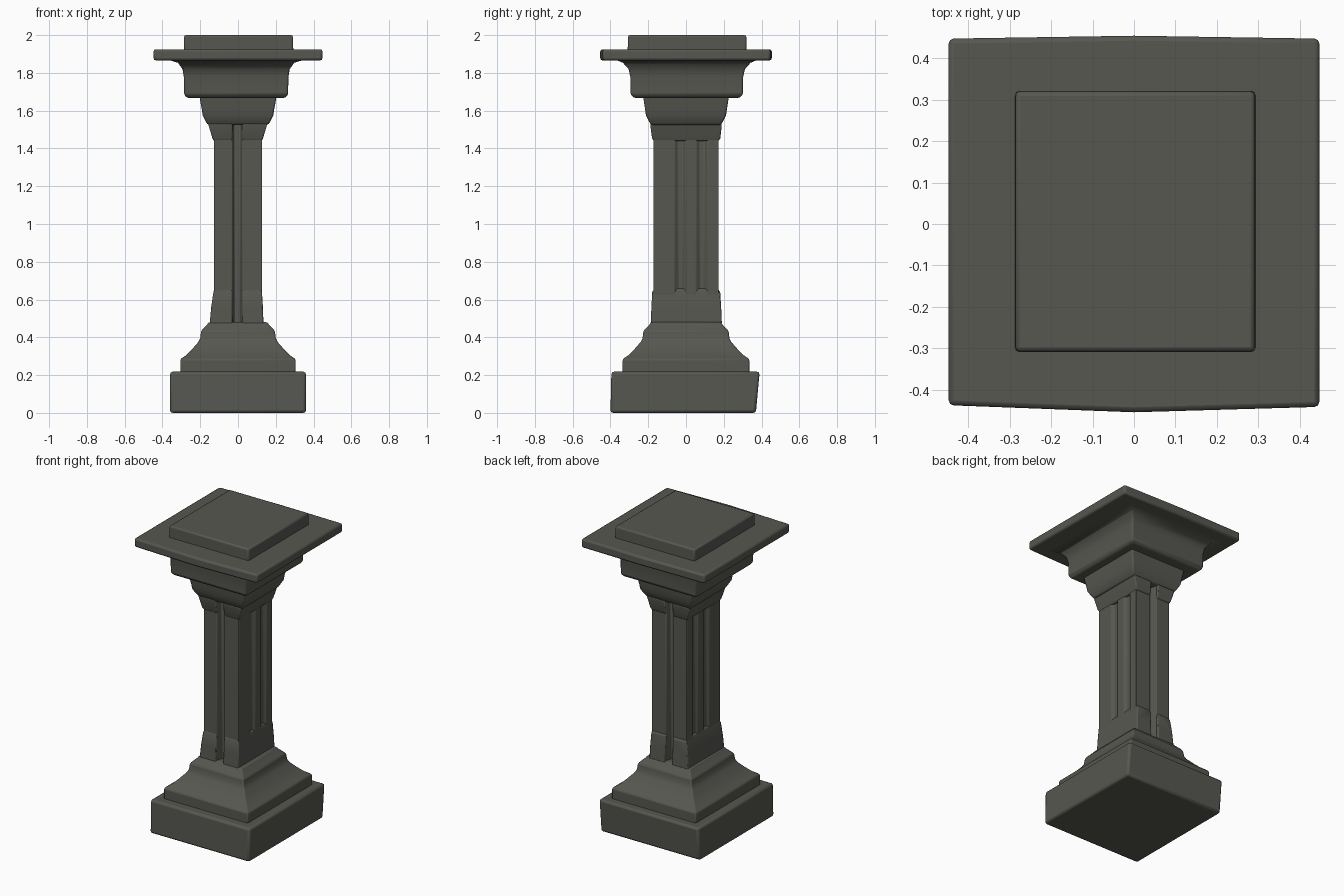
import bpy
import bmesh

if "Cube" in bpy.data.objects:
    bpy.data.objects.remove(bpy.data.objects["Cube"], do_unlink=True)

STONE = (0.095, 0.095, 0.082, 1.0)
stone = bpy.data.materials.new("dark grey stone")
stone.use_nodes = True
stone.diffuse_color = STONE
bsdf = stone.node_tree.nodes["Principled BSDF"]
bsdf.inputs["Base Color"].default_value = STONE
bsdf.inputs["Roughness"].default_value = 0.8


def loft(name, rings, bevel=0.008):
    """Join rings of points, bottom to top, into a closed solid with softened edges."""
    bm = bmesh.new()
    loops = [[bm.verts.new(p) for p in ring] for ring in rings]
    n = len(loops[0])
    for low, high in zip(loops, loops[1:]):
        for i in range(n):
            j = (i + 1) % n
            bm.faces.new((low[i], low[j], high[j], high[i]))
    bm.faces.new(loops[0][::-1])
    bm.faces.new(loops[-1])
    bmesh.ops.recalc_face_normals(bm, faces=bm.faces[:])
    mesh = bpy.data.meshes.new(name)
    bm.to_mesh(mesh)
    bm.free()
    obj = bpy.data.objects.new(name, mesh)
    bpy.context.collection.objects.link(obj)
    mesh.materials.append(stone)
    mod = obj.modifiers.new("soft edges", "BEVEL")
    mod.width = bevel
    mod.segments = 2
    mod.limit_method = "ANGLE"
    mod.angle_limit = 0.6
    bpy.ops.object.select_all(action="DESELECT")
    obj.select_set(True)
    bpy.context.view_layer.objects.active = obj
    bpy.ops.object.shade_smooth_by_angle(angle=0.65)
    return obj


def rect(x0, x1, y0, y1, z):
    return [(x0, y0, z), (x1, y0, z), (x1, y1, z), (x0, y1, z)]


def tier(name, rows, shift=(0, 0), bevel=0.008):
    """Rectangular moulding from rows of half width, half depth and height."""
    sx, sy = shift
    return loft(name, [rect(sx - w, sx + w, sy - d, sy + d, z) for w, d, z in rows], bevel)


# Plinth, with its back face leaning outwards
loft("plinth", [rect(-0.36, 0.36, -0.40, 0.37, 0), rect(-0.36, 0.36, -0.395, 0.39, 0.218)], 0.014)

# Stepped base moulding
tier("base_moulding", [
    (0.305, 0.335, 0.21), (0.305, 0.335, 0.285), (0.275, 0.305, 0.305),
    (0.245, 0.275, 0.335), (0.21, 0.24, 0.375), (0.20, 0.23, 0.395),
    (0.195, 0.225, 0.435), (0.165, 0.195, 0.465), (0.155, 0.185, 0.48)])

# Shaft outline: a deep groove front and back, two shallow flutes on each side
W, D, DEEP, FLUTE = 0.128, 0.173, 0.035, 0.014


def flute(y):
    return [(W, y - 0.03), (W - FLUTE, y - 0.012), (W - FLUTE, y + 0.012), (W, y + 0.03)]


right = [(W, -D)] + flute(-0.03) + flute(0.085) + [(W, D)]
back = [(0.022, D), (0.012, D - DEEP), (-0.02, D - DEEP), (-0.03, D)]
left = [(-x, y) for x, y in reversed(right)]
front = [(x, -y) for x, y in reversed(back)]
outline = right + back + left + front
loft("shaft", [[(x, y, z) for x, y in outline] for z in (0.46, 1.56)], 0.004)

# Feet and top blocks on both sides of the grooves
for side, x0, x1, flare in (("left", 0.022, 0.127, 0.008), ("right", -0.03, -0.13, -0.02)):
    loft(side + "_foot", [
        rect(x0, x1 + flare, -0.187, 0.19, 0.47),
        rect(x0, x1 + flare * 0.6, -0.183, 0.186, 0.56),
        rect(x0, x1, -0.179, 0.181, 0.64),
        rect(x0, x1 * 0.94, -0.165, 0.165, 0.66)], 0.006)
    sign = 1 if x1 > 0 else -1
    loft(side + "_top_block", [
        rect(x0, x1, -0.172, 0.174, 1.44),
        rect(x0, x1 + sign * 0.006, -0.18, 0.182, 1.455),
        rect(x0, x1 + sign * 0.028, -0.19, 0.19, 1.53)], 0.006)

# Necking under the capital
tier("necking", [
    (0.16, 0.185, 1.525), (0.172, 0.197, 1.545), (0.187, 0.212, 1.575),
    (0.192, 0.217, 1.61), (0.198, 0.222, 1.64), (0.205, 0.228, 1.685)])

# Capital block curving out to the slab
tier("capital", [
    (0.26, 0.28, 1.668), (0.275, 0.297, 1.685), (0.277, 0.299, 1.78),
    (0.284, 0.308, 1.82), (0.305, 0.33, 1.85), (0.345, 0.365, 1.865), (0.40, 0.41, 1.872)],
    (-0.01, 0.004))


# Wide slab with slightly bowed front and back edges
def bowed(z, w=0.447, corner=0.437, middle=0.454):
    return [(-w, -corner, z), (0, -middle, z), (w, -corner - 0.004, z),
            (w, corner + 0.01, z), (0, middle, z), (-w, corner + 0.01, z)]


loft("slab", [bowed(1.866), bowed(1.925)], 0.012)

# Raised top panel
tier("top_panel", [(0.29, 0.315, 1.91), (0.288, 0.313, 2.0)], (0.003, 0.006), 0.01)
